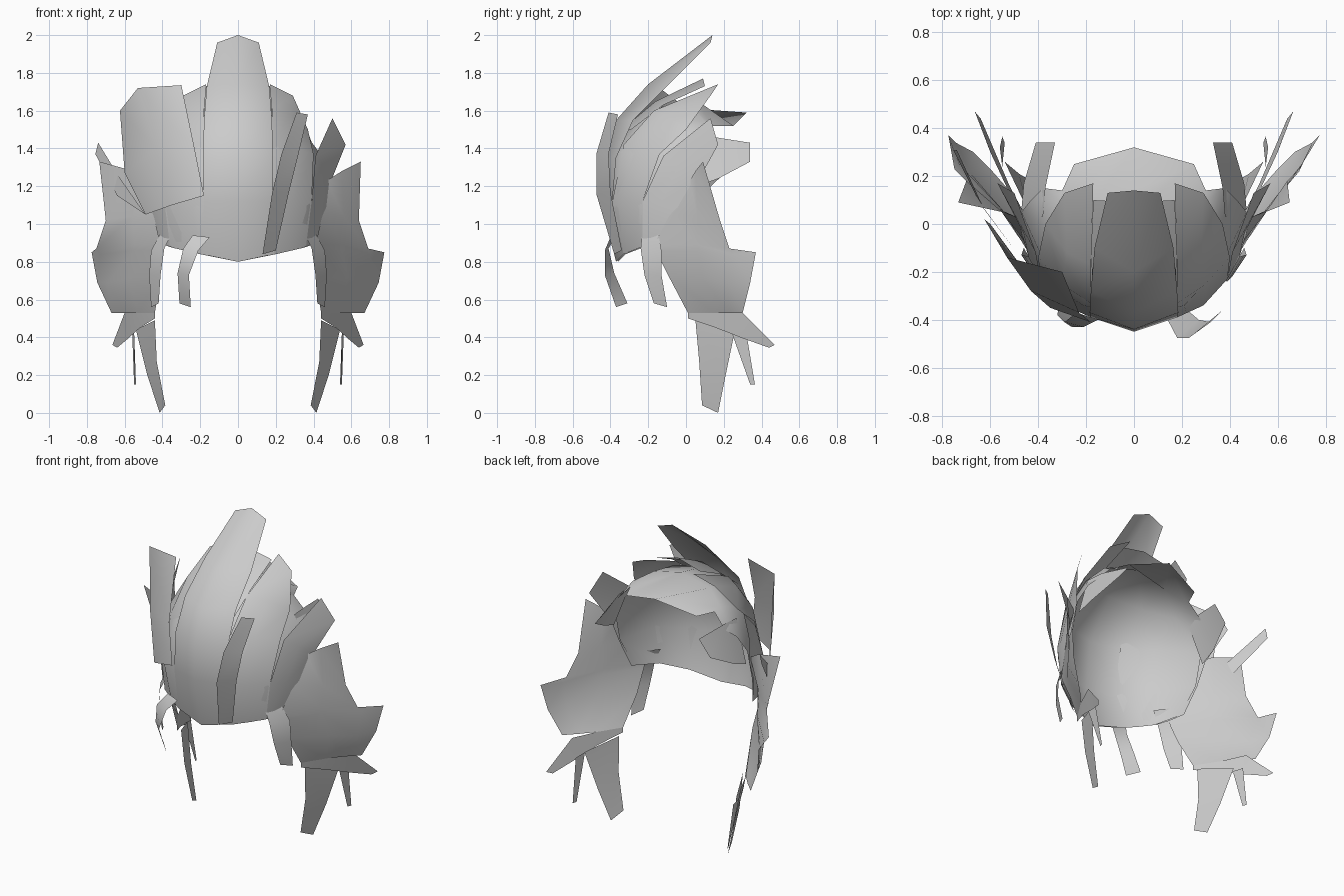
import bpy
import bmesh


def sheet(name, rows, mirror=False):
    """Thin surface lofted through rows of points; short rows fan out to longer ones."""
    bm = bmesh.new()
    width = max(len(r) for r in rows)
    grid = []
    for r in rows:
        vs = [bm.verts.new(p) for p in r]
        grid.append(vs + [vs[-1]] * (width - len(vs)))
    for a, b in zip(grid, grid[1:]):
        for i in range(width - 1):
            face = list(dict.fromkeys((a[i], a[i + 1], b[i + 1], b[i])))
            if len(face) > 2:
                bm.faces.new(face).smooth = True
    bmesh.ops.recalc_face_normals(bm, faces=bm.faces)
    mesh = bpy.data.meshes.new(name)
    bm.to_mesh(mesh)
    bm.free()
    ob = bpy.data.objects.new(name, mesh)
    bpy.context.collection.objects.link(ob)
    if mirror:
        mod = ob.modifiers.new("Mirror", 'MIRROR')
        mod.use_clip = True
    return ob


def both(rows):
    """Complete a half row (starting at x = 0) to a full symmetric row."""
    return [[(-x, y, z) for x, y, z in r[:0:-1]] + r for r in rows]


# Base bowl covering forehead and crown, open at the back
sheet("scalp_cap", both([
    [(0, -.36, .80), (.20, -.32, .84), (.35, -.23, .875), (.42, -.08, .90)],
    [(0, -.43, 1.08), (.22, -.37, 1.08), (.38, -.24, 1.10), (.47, .00, 1.08)],
    [(0, -.40, 1.38), (.21, -.34, 1.38), (.37, -.17, 1.36), (.47, .05, 1.28)],
    [(0, -.22, 1.60), (.20, -.17, 1.57), (.34, -.03, 1.50), (.43, .10, 1.38)],
    [(0, .05, 1.66), (.20, .04, 1.61), (.31, .10, 1.54), (.38, .15, 1.43)],
    [(0, .32, 1.59), (.25, .25, 1.52), (.30, .14, 1.52)],
]))

# Swept-back centre crest and the shorter layer under it
sheet("centre_crest", both([
    [(0, -.37, .80), (.19, -.33, .84)],
    [(0, -.45, 1.12), (.18, -.39, 1.12)],
    [(0, -.44, 1.35), (.185, -.37, 1.35)],
    [(0, -.37, 1.55), (.18, -.28, 1.55)],
    [(0, -.20, 1.74), (.165, -.10, 1.73)],
    [(0, .14, 2.00), (.11, .13, 1.96)],
]))
sheet("crest_underlayer", both([
    [(0, -.34, 1.50), (.17, -.29, 1.50)],
    [(0, -.16, 1.65), (.18, -.12, 1.63)],
    [(0, .09, 1.77), (.17, .10, 1.73)],
]))

# Mirrored upper tufts, from crown to temple
sheet("crown_tuft", [
    [(.19, -.33, .84), (.28, -.28, .86), (.36, -.23, .88)],
    [(.18, -.39, 1.12), (.29, -.34, 1.12), (.39, -.23, 1.12)],
    [(.18, -.33, 1.42), (.30, -.25, 1.40), (.40, -.14, 1.37)],
    [(.18, -.17, 1.60), (.28, -.12, 1.58), (.37, .00, 1.50)],
    [(.17, .17, 1.74), (.29, .13, 1.68)],
], True)
sheet("temple_tuft", [
    [(.36, -.23, .88), (.40, -.16, .89), (.43, -.06, .90)],
    [(.39, -.23, 1.12), (.44, -.14, 1.10), (.48, .00, 1.08)],
    [(.41, -.12, 1.36), (.46, -.04, 1.30), (.49, .06, 1.22)],
    [(.50, .13, 1.56), (.57, .17, 1.42)],
], True)
sheet("rear_tuft", [
    [(.38, .03, 1.46), (.47, .06, 1.20)],
    [(.37, .15, 1.46), (.46, .17, 1.24)],
    [(.33, .34, 1.43), (.41, .34, 1.33)],
], True)

# Side panels; the left one flares wider at the top
for name, s, w in (("right_side_panel", 1, 0), ("left_side_panel", -1, .06)):
    rows = [
        [(.47, .02, 1.23), (.55, .05, 1.28), (.65 + 1.4 * w, .09, 1.33)],
        [(.45, -.08, 1.06), (.56, .06, 1.04), (.64 + w, .18, 1.02)],
        [(.41, -.17, .89), (.55, .06, .89), (.69 + w, .23, .87)],
        [(.41, -.16, .86), (.55, .06, .86), (.70 + .5 * w, .25, .84), (.775, .37, .85)],
        [(.41, -.09, .72), (.58, .09, .71), (.69, .22, .69), (.745, .34, .69)],
        [(.44, .01, .53), (.53, .15, .53), (.60, .23, .53), (.67, .30, .53)],
    ]
    sheet(name, [[(s * x, y, z) for x, y, z in r] for r in rows])

# Mirrored locks below the side panels
sheet("side_flick", [
    [(.44, .01, .53), (.53, .15, .53), (.60, .30, .53), (.665, .47, .36)],
    [(.44, .01, .50), (.52, .16, .45), (.58, .30, .395), (.64, .44, .345)],
], True)
sheet("hanging_lock", [
    [(.44, .05, .49), (.54, .26, .44)],
    [(.43, .07, .27), (.48, .21, .20)],
    [(.385, .085, .04), (.415, .17, .00)],
], True)
sheet("thin_lock", [
    [(.55, .24, .43), (.56, .32, .42)],
    [(.54, .34, .15), (.55, .365, .15)],
], True)
sheet("cheek_lock", [
    [(.34, -.23, .97), (.40, -.15, .97)],
    [(.39, -.24, .87), (.46, -.13, .86)],
    [(.41, -.22, .73), (.47, -.13, .73)],
    [(.42, -.17, .58), (.46, -.10, .56)],
], True)

# One-sided front strands
sheet("left_swept_panel", [
    [(-.18, -.41, 1.15), (-.35, -.35, 1.10), (-.49, -.15, 1.05)],
    [(-.23, -.37, 1.40), (-.43, -.28, 1.40), (-.60, .00, 1.27)],
    [(-.30, -.20, 1.735), (-.53, -.14, 1.72), (-.625, .02, 1.60)],
])
sheet("left_side_strand", [
    [(-.49, -.12, 1.05)],
    [(-.64, .08, 1.15), (-.63, .07, 1.25)],
    [(-.755, .31, 1.37), (-.74, .31, 1.43)],
])
sheet("left_forehead_lock", [
    [(-.24, -.37, .94), (-.15, -.40, .93)],
    [(-.29, -.41, .87), (-.21, -.43, .86)],
    [(-.32, -.38, .74), (-.26, -.43, .73)],
    [(-.31, -.31, .58), (-.25, -.37, .56)],
])
sheet("right_forehead_strand", [
    [(.13, -.38, .84), (.20, -.34, .86)],
    [(.18, -.475, 1.16), (.27, -.40, 1.17)],
    [(.23, -.475, 1.37), (.32, -.41, 1.37)],
    [(.31, -.41, 1.59), (.37, -.36, 1.58)],
])
